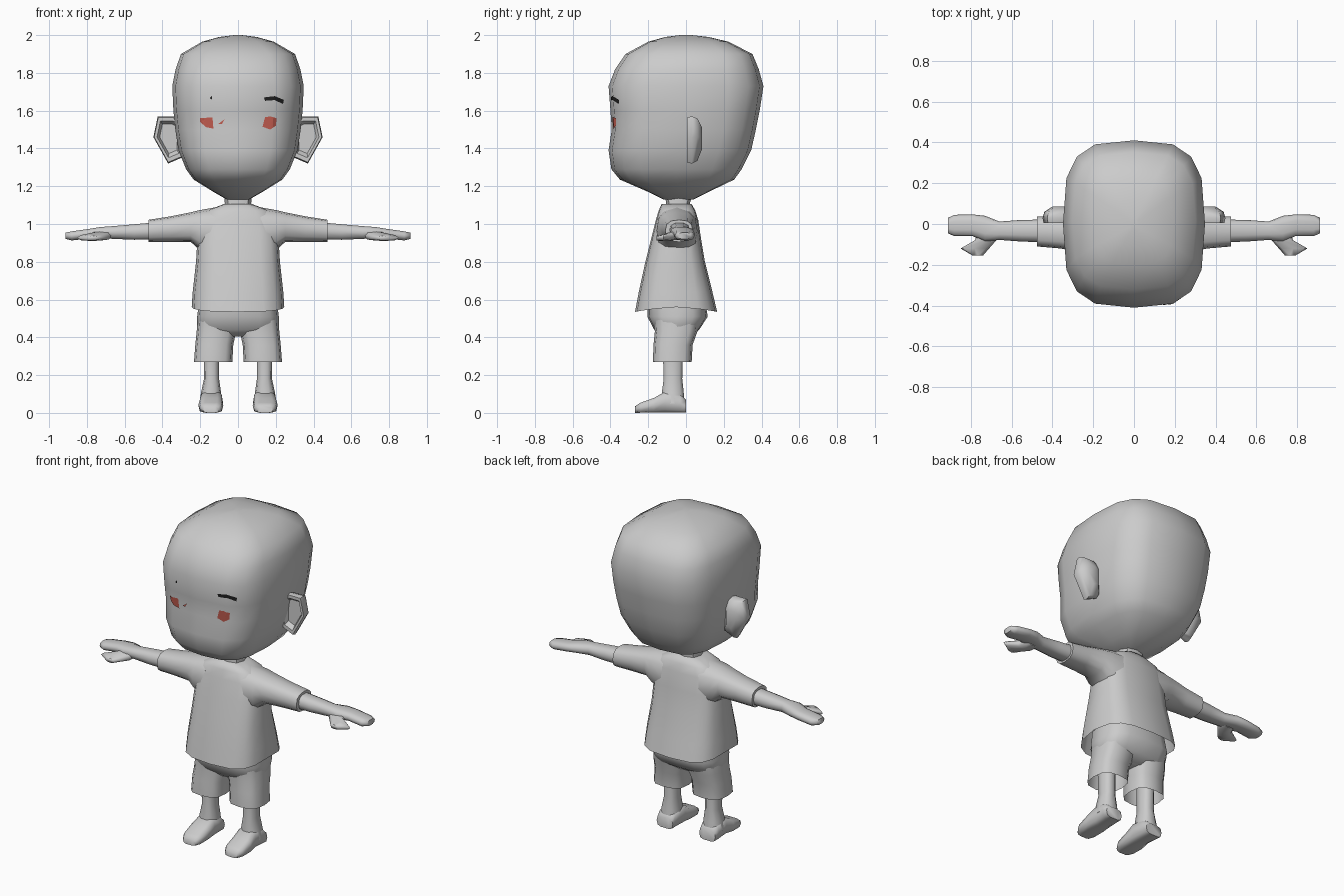
import bpy, bmesh, math
from mathutils import Vector
from mathutils.bvhtree import BVHTree

if "Cube" in bpy.data.objects:
    bpy.data.objects.remove(bpy.data.objects["Cube"])


def material(name, rgb):
    m = bpy.data.materials.new(name)
    m.diffuse_color = (*rgb, 1)
    m.use_nodes = True
    m.node_tree.nodes["Principled BSDF"].inputs["Base Color"].default_value = m.diffuse_color
    return m


GREY = material("plain grey", (0.6, 0.6, 0.6))
RED = material("blush red", (0.55, 0.11, 0.08))
BLACK = material("brow black", (0.015, 0.015, 0.015))


def finish(name, bm, mat, mirror=False, angle=50):
    bmesh.ops.recalc_face_normals(bm, faces=bm.faces)
    me = bpy.data.meshes.new(name)
    bm.to_mesh(me)
    bm.free()
    ob = bpy.data.objects.new(name, me)
    bpy.context.collection.objects.link(ob)
    me.materials.append(mat)
    bpy.ops.object.select_all(action='DESELECT')
    ob.select_set(True)
    bpy.context.view_layer.objects.active = ob
    bpy.ops.object.shade_smooth_by_angle(angle=math.radians(angle))
    if mirror:
        ob.modifiers.new("Mirror", 'MIRROR')
    return ob


def loft(name, axis, rings, n=12, power=2.6, caps=(True, True), mirror=False, hem=None, angle=50):
    """Skin rounded-box rings (t, a0, a1, b0, b1) stacked along an axis."""
    bm = bmesh.new()
    loops = []
    for i, (t, a0, a1, b0, b1) in enumerate(rings):
        loop = []
        for k in range(n):
            ang = 2 * math.pi * k / n
            c, s = math.cos(ang), math.sin(ang)
            a = (a0 + a1) / 2 + (a1 - a0) / 2 * math.copysign(abs(c) ** (2 / power), c)
            b = (b0 + b1) / 2 + (b1 - b0) / 2 * math.copysign(abs(s) ** (2 / power), s)
            h = t + (hem(s) if hem and i == 0 else 0)
            loop.append(bm.verts.new({'x': (h, a, b), 'y': (a, h, b), 'z': (a, b, h)}[axis]))
        loops.append(loop)
    for p, q in zip(loops, loops[1:]):
        for k in range(n):
            j = (k + 1) % n
            bm.faces.new((p[k], p[j], q[j], q[k]))
    for use, loop in zip(caps, (loops[0], loops[-1])):
        if use:
            bm.faces.new(loop)
    return finish(name, bm, GREY, mirror, angle)


# Head
head = loft("head", 'z', [
    (1.13, -.06, .06, -.12, .04),
    (1.17, -.13, .13, -.20, .12),
    (1.235, -.235, .235, -.35, .255),
    (1.29, -.275, .275, -.395, .295),
    (1.39, -.315, .315, -.41, .345),
    (1.50, -.332, .332, -.393, .37),
    (1.60, -.342, .342, -.40, .39),
    (1.73, -.348, .348, -.41, .41),
    (1.82, -.33, .33, -.375, .385),
    (1.90, -.302, .302, -.32, .352),
    (1.965, -.19, .19, -.20, .225),
    (1.99, -.10, .10, -.11, .12),
    (2.0, -.02, .02, -.03, .03)], n=16, power=3.2, angle=70)

# Neck
loft("neck", 'z', [(1.05, -.085, .085, -.12, .03), (1.11, -.07, .07, -.105, .02),
                   (1.2, -.075, .075, -.12, .05)], n=8)

# Ears: flat rim with a sunken front and a tapered back
bm = bmesh.new()
outline = [(.30, 1.55), (.34, 1.57), (.425, 1.57), (.448, 1.46), (.37, 1.32), (.30, 1.35)]
cx, cz = .36, 1.46
rows = []
for y, s in ((.085, .45), (.06, .9), (.03, 1), (.005, .95), (.005, .78), (.03, .62)):
    rows.append([bm.verts.new((cx + (x - cx) * s, y, cz + (z - cz) * s)) for x, z in outline])
for p, q in zip(rows, rows[1:]):
    for k in range(6):
        j = (k + 1) % 6
        bm.faces.new((p[k], p[j], q[j], q[k]))
bm.faces.new(rows[0])
bm.faces.new(rows[-1])
finish("ears", bm, GREY, mirror=True, angle=45)

# Shirt body with an open flared hem, higher at the sides
loft("shirt_body", 'z', [
    (.535, -.245, .245, -.27, .165),
    (.64, -.24, .24, -.25, .14),
    (.80, -.222, .222, -.215, .10),
    (.92, -.215, .215, -.185, .08),
    (1.02, -.20, .20, -.16, .065),
    (1.07, -.17, .17, -.145, .05),
    (1.105, -.075, .075, -.13, .03)], n=16, power=3.2, caps=(False, True),
    hem=lambda s: .025 * (1 - abs(s)), angle=70)

# Sleeves
loft("sleeves", 'x', [
    (.12, -.16, .065, .82, 1.088),
    (.205, -.155, .06, .865, 1.073),
    (.25, -.14, .05, .905, 1.062),
    (.36, -.12, .04, .905, 1.04),
    (.475, -.11, .037, .905, 1.022)], n=12, mirror=True, angle=60)

# Arms with mitten hands
loft("arms", 'x', [
    (.42, -.09, .022, .915, 1.012),
    (.55, -.086, .02, .915, 1.0),
    (.66, -.078, .012, .92, .99),
    (.73, -.085, .04, .925, .985),
    (.79, -.06, .047, .922, .975),
    (.88, -.06, .045, .912, .962),
    (.912, -.045, .03, .92, .955)], n=10, mirror=True, angle=70)
loft("thumbs", 'y', [
    (-.155, .74, .79, .912, .938),
    (-.12, .71, .85, .91, .945),
    (-.08, .675, .78, .912, .96),
    (-.03, .66, .76, .92, .97)], n=8, mirror=True, angle=70)

# Shorts: seat plus two open leg tubes
loft("shorts_seat", 'z', [
    (.405, -.17, .17, -.13, .02),
    (.44, -.216, .216, -.168, .07),
    (.51, -.216, .216, -.205, .115),
    (.60, -.205, .205, -.20, .10)], n=16, power=3, angle=70)
loft("shorts_legs", 'z', [
    (.27, .03, .233, -.175, .03),
    (.36, .025, .226, -.172, .035),
    (.43, .01, .219, -.165, .06),
    (.50, .01, .212, -.17, .07)], n=12, power=3, caps=(False, True), mirror=True, angle=70)

# Legs and feet
loft("legs", 'z', [
    (.05, .085, .205, -.13, -.005),
    (.11, .09, .195, -.13, -.01),
    (.18, .10, .18, -.12, -.018),
    (.34, .10, .182, -.125, -.015)], n=10, mirror=True, angle=70)
loft("feet", 'y', [
    (-.27, .10, .185, 0, .035),
    (-.24, .082, .205, 0, .055),
    (-.17, .078, .21, 0, .08),
    (-.11, .08, .20, 0, .115),
    (-.03, .085, .205, 0, .10),
    (0, .09, .20, 0, .07)], n=10, power=3.5, mirror=True, angle=60)

# Painted face details, projected onto the front of the head
hb = bmesh.new()
hb.from_mesh(head.data)
tree = BVHTree.FromBMesh(hb)


def decal(name, outline, mat):
    bm = bmesh.new()
    bm.faces.new([bm.verts.new((x, -1, z)) for x, z in outline])
    bmesh.ops.triangulate(bm, faces=bm.faces)
    bmesh.ops.subdivide_edges(bm, edges=bm.edges[:], cuts=3, use_grid_fill=True)
    for v in bm.verts:
        hit = tree.ray_cast(v.co, Vector((0, 1, 0)))[0]
        v.co.y = hit.y - .006
    bm.normal_update()
    if sum(f.normal.y for f in bm.faces) > 0:
        bmesh.ops.reverse_faces(bm, faces=bm.faces)
    me = bpy.data.meshes.new(name)
    bm.to_mesh(me)
    bm.free()
    me.materials.append(mat)
    bpy.context.collection.objects.link(bpy.data.objects.new(name, me))


decal("left_cheek", [(.143, 1.565), (.17, 1.57), (.205, 1.56), (.20, 1.52), (.17, 1.50), (.13, 1.515)], RED)
decal("right_cheek", [(-.20, 1.56), (-.135, 1.565), (-.13, 1.505), (-.17, 1.513), (-.20, 1.54)], RED)
decal("nose_blush", [(-.105, 1.53), (-.07, 1.555), (-.085, 1.53)], RED)
decal("left_brow", [(.137, 1.67), (.195, 1.677), (.243, 1.657), (.238, 1.635), (.195, 1.656), (.143, 1.652)], BLACK)
decal("right_brow_tip", [(-.15, 1.665), (-.138, 1.68), (-.138, 1.66)], BLACK)
hb.free()
